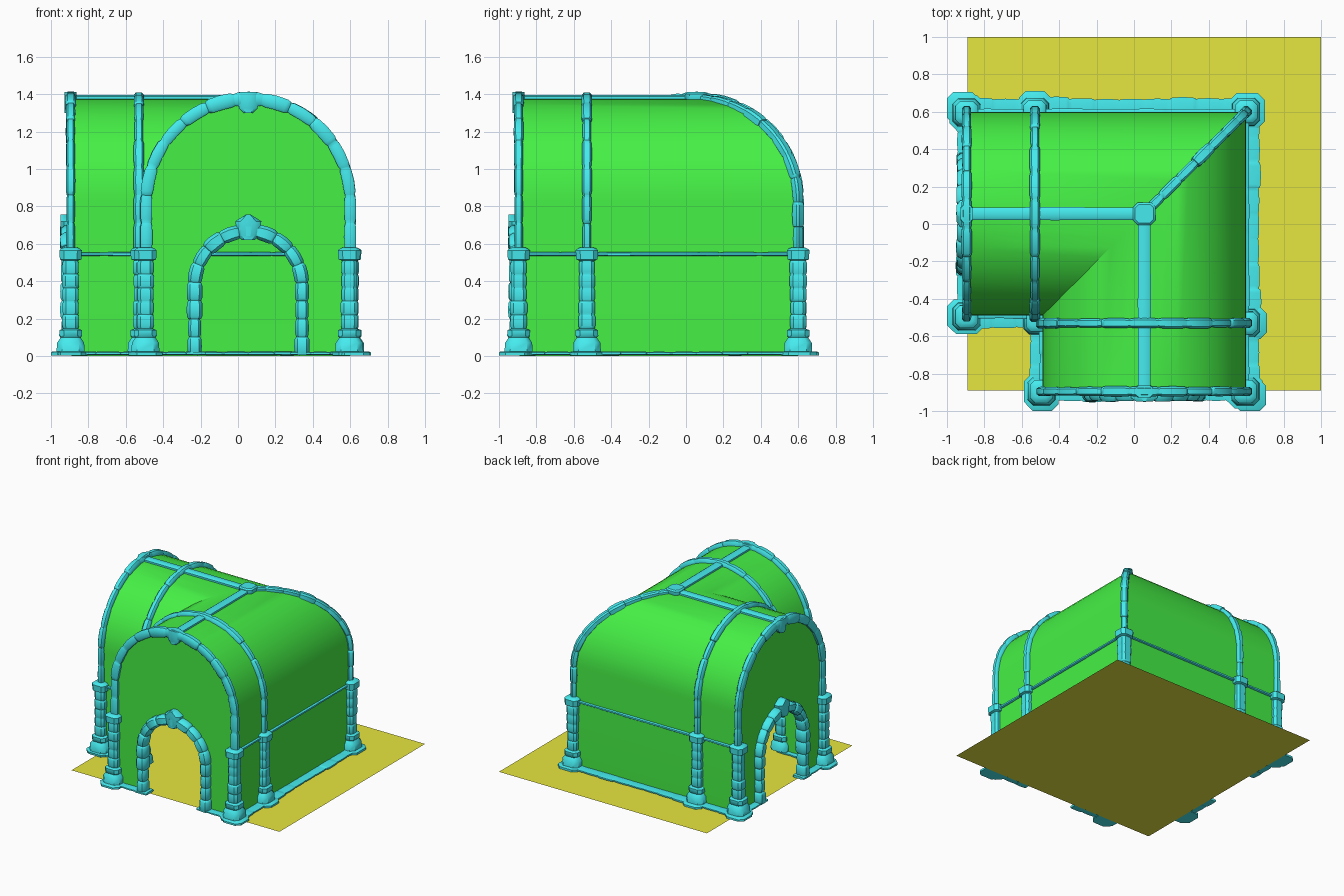
import bpy, bmesh, math, random
from mathutils import Vector as V, Matrix

if "Cube" in bpy.data.objects:
    bpy.data.objects.remove(bpy.data.objects["Cube"])

random.seed(4)
C, R, SPRING, END = 0.055, 0.545, 0.83, -0.89   # vault centre, radius, springing, open end
X, Y, Z = V((1, 0, 0)), V((0, 1, 0)), V((0, 0, 1))


def mat(name, col):
    m = bpy.data.materials.new(name)
    m.diffuse_color = (*col, 1)
    m.use_nodes = True
    m.node_tree.nodes["Principled BSDF"].inputs["Base Color"].default_value = m.diffuse_color
    return m


GREEN = mat("wall_green", (0.06, 0.87, 0.06))
CYAN = mat("stone_cyan", (0.06, 0.83, 0.86))
YELLOW = mat("floor_yellow", (0.80, 0.80, 0.05))


def finish(bm, name, material, angle=40):
    bmesh.ops.remove_doubles(bm, verts=bm.verts, dist=1e-5)
    bmesh.ops.recalc_face_normals(bm, faces=bm.faces)
    me = bpy.data.meshes.new(name)
    bm.to_mesh(me)
    bm.free()
    me.materials.append(material)
    ob = bpy.data.objects.new(name, me)
    bpy.context.collection.objects.link(ob)
    bpy.ops.object.select_all(action='DESELECT')
    ob.select_set(True)
    bpy.context.view_layer.objects.active = ob
    bpy.ops.object.shade_smooth_by_angle(angle=math.radians(angle))
    return ob


def swap_copy(ob, name):
    """Copy mirrored over the diagonal x = y."""
    me = ob.data.copy()
    me.transform(Matrix(((0, 1, 0, 0), (1, 0, 0, 0), (0, 0, 1, 0), (0, 0, 0, 1))))
    me.flip_normals()
    bpy.context.collection.objects.link(bpy.data.objects.new(name, me))


def loft(name, rings):
    """Chamfered-square rings (centre, u, v, half_u, half_v) skinned into a solid."""
    k = 0.6
    sec = [(1, -k), (1, k), (k, 1), (-k, 1), (-1, k), (-1, -k), (-k, -1), (k, -1)]
    bm = bmesh.new()
    loops = [[bm.verts.new(c + u * a * hu + v * b * hv) for a, b in sec]
             for c, u, v, hu, hv in rings]
    for p, q in zip(loops, loops[1:]):
        for i in range(8):
            j = (i + 1) % 8
            bm.faces.new((p[i], p[j], q[j], q[i]))
    bm.faces.new(loops[0])
    bm.faces.new(loops[-1])
    return finish(bm, name, CYAN)


def stones(name, path, side, wide, deep, length, rough=0.15, pinch=0.85):
    """Row of rounded stones along a path; wide is across, deep is along side."""
    side = side.normalized()
    cum = [0]
    for a, b in zip(path, path[1:]):
        cum.append(cum[-1] + (b - a).length)

    def at(s):
        i = max(k for k in range(len(path) - 1) if cum[k] <= s + 1e-9)
        t = (path[i + 1] - path[i]).normalized()
        return path[i] + t * (s - cum[i]), t

    n = max(1, round(cum[-1] / length))
    step = cum[-1] / n
    rings = []
    for i in range(n):
        k = 1 + random.uniform(-rough, rough)
        for f, e in ((0.01, pinch), (0.14, 1), (0.5, 1.03), (0.86, 1), (0.99, pinch)):
            p, t = at((i + f) * step)
            rings.append((p, t.cross(side).normalized(), side, wide / 2 * k * e, deep / 2 * k * e))
    return loft(name, rings)


def column(name, x, y, prof):
    return loft(name, [(V((x, y, z)), X, Y, w / 2, w / 2) for z, w in prof])


def arch(radius, spring, foot, n=28):
    """Cross-section points (across, height) of a stilted round arch."""
    return ([(C - radius, foot)]
            + [(C - radius * math.cos(math.pi * i / n), spring + radius * math.sin(math.pi * i / n))
               for i in range(n + 1)] + [(C + radius, foot)])


# floor
bm = bmesh.new()
bm.faces.new([bm.verts.new((x, y, 0)) for x, y in ((END, END), (1, END), (1, 1), (END, 1))])
finish(bm, "floor", YELLOW)

# L-shaped barrel vault, mitred on the diagonal, with a doorway in each end wall
bm = bmesh.new()


def strip(a, b):
    a, b = [[bm.verts.new(p) for p in row] for row in (a, b)]
    for i in range(len(a) - 1):
        bm.faces.new((a[i], a[i + 1], b[i + 1], b[i]))


outer, door = arch(R, SPRING, 0), arch(0.27, 0.38, 0)
front = [(s, END, z) for s, z in outer]
left = [(END, s, z) for s, z in outer]
mitre = [(s, s, z) for s, z in outer]
strip(front, mitre)
strip(mitre, left)
strip(front, [(s, END, z) for s, z in door])
strip(left, [(END, s, z) for s, z in door])
finish(bm, "vault_walls", GREEN, 30)

# arch ribs, door surround, keystones, ridge (front arm, then swapped to the left arm)
for label, y, w in (("end", END - 0.005, 0.068), ("middle", -0.53, 0.06)):
    path = [V((s, y, z)) for s, z in arch(R, SPRING, 0.56)]
    swap_copy(stones("front_%s_rib" % label, path, Y, w, 0.05, 0.15), "left_%s_rib" % label)

path = [V((s, -0.9, z)) for s, z in arch(0.287, 0.38, 0.003)]
swap_copy(stones("front_door_surround", path, Y, 0.075, 0.09, 0.095, 0.12), "left_door_surround")


def keystone(name, prof, y, depth):
    return loft(name, [(V((C, y, z)), X, Y, w / 2, depth / 2) for z, w in prof])


swap_copy(keystone("front_door_keystone",
                   ((0.62, 0.07), (0.645, 0.115), (0.72, 0.14), (0.755, 0.03)), -0.9, 0.1),
          "left_door_keystone")
swap_copy(keystone("front_arch_keystone",
                   ((1.3, 0.05), (1.325, 0.1), (1.395, 0.11), (1.41, 0.09)), END - 0.005, 0.065),
          "left_arch_keystone")
swap_copy(stones("front_ridge_beam", [V((C, -0.9, 1.375)), V((C, C, 1.375))], Z, 0.068, 0.04, 1, 0, 1),
          "left_ridge_beam")

# ridge boss and hip rib
column("ridge_boss", C, C, ((1.36, 0.11), (1.37, 0.12), (1.4, 0.12), (1.41, 0.1)))
hip = [V((C + R * math.cos(a), C + R * math.cos(a), SPRING + R * math.sin(a)))
       for a in [math.pi / 2 * i / 16 for i in range(17)]]
stones("hip_rib", [V((C + R, C + R, 0.56))] + hip, X - Y, 0.05, 0.055, 0.13)

# pillars with foot plate, moulded base, stone shaft and capital
foot = [(0.003, 0.18), (0.02, 0.185), (0.024, 0.15), (0.07, 0.145), (0.098, 0.108),
        (0.108, 0.122), (0.138, 0.12), (0.146, 0.08)]
cap = [(0.51, 0.08), (0.516, 0.115), (0.565, 0.12), (0.574, 0.1), (0.58, 0.07)]


def shaft():
    out = []
    for i in range(5):
        z, w = 0.15 + i * 0.072, random.uniform(0.082, 0.094)
        out += [(z, w * 0.92), (z + 0.012, w), (z + 0.058, w), (z + 0.068, w * 0.92)]
    return out


for name, x, y in (("front_inner", -0.495, -0.895), ("front_outer", 0.595, -0.895),
                   ("middle_outer", 0.6, -0.53)):
    p = column(name + "_pillar", x, y, foot + shaft() + cap)
    swap_copy(p, name.replace("front", "left") + ("_pillar" if "front" in name else "_pillar_back"))
    q = loft(name + "_foot_slab", [(V((x + 0.02 * (x > 0) + 0.005, y - 0.02 * (y < -0.6), z)), X, Y, w, w)
                                   for z, w in ((0.003, 0.085), (0.018, 0.085), (0.023, 0.078))])
    swap_copy(q, name + "_foot_slab_swapped")
column("back_corner_pillar", 0.6, 0.6, foot + shaft() + cap)
column("back_corner_foot_slab", 0.605, 0.605, ((0.003, 0.19), (0.02, 0.19), (0.025, 0.17)))
column("inner_corner_pillar", -0.515, -0.515, foot[2:] + shaft() + cap)

# string course at the foot of the vault and footing stones along the walls
for name, x, y0, y1 in (("outer", C + R, END, 0.6), ("inner", C - R, END, -0.5)):
    a, b = V((x, y0, 0.545)), V((x, y1, 0.545))
    swap_copy(stones(name + "_string_course", [a, b], Z, 0.03, 0.02, 0.2, 0.1, 0.95),
              name + "_string_course_swapped")
    a, b = V((x * 1.03, y0, 0.014)), V((x * 1.03, y1, 0.014))
    swap_copy(stones(name + "_footing", [a, b], Z, 0.11, 0.019, 0.13, 0.12, 0.94),
              name + "_footing_swapped")
for name, x0, x1 in (("inner", -0.49, -0.17), ("outer", 0.28, 0.6)):
    a, b = V((x0, -0.9, 0.014)), V((x1, -0.9, 0.014))
    swap_copy(stones("front_%s_footing" % name, [a, b], Z, 0.1, 0.019, 0.11, 0.12, 0.94),
              "left_%s_footing" % name)
